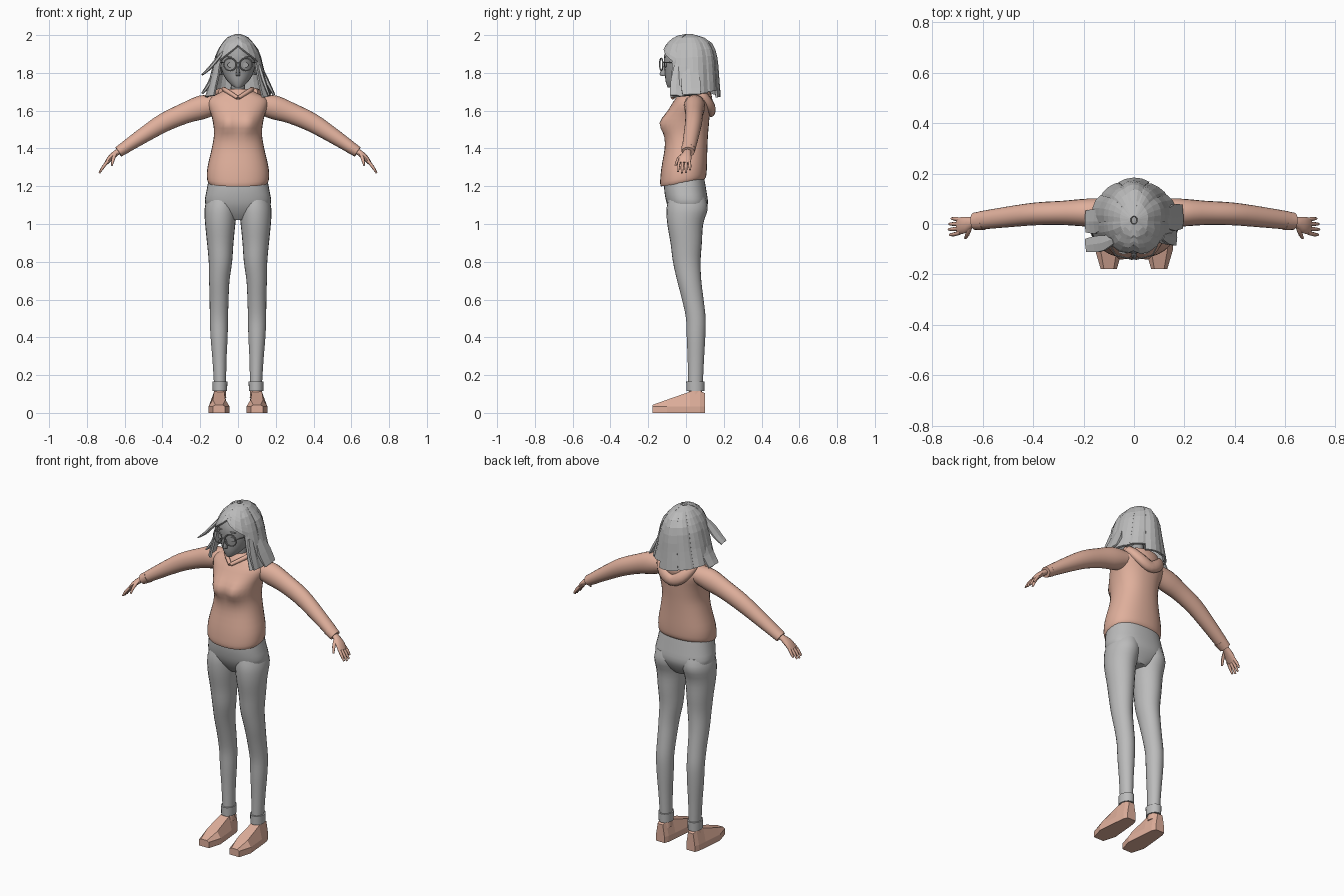
import bpy, bmesh, math
from mathutils import Vector

cube = bpy.data.objects.get("Cube")
if cube:
    bpy.data.objects.remove(cube, do_unlink=True)


def material(name, rgb):
    mat = bpy.data.materials.new(name)
    mat.use_nodes = True
    colour = (*rgb, 1)
    mat.diffuse_color = colour
    mat.node_tree.nodes["Principled BSDF"].inputs["Base Color"].default_value = colour
    return mat


GREY = material("light grey", (0.5, 0.5, 0.5))
FACE = material("face grey", (0.36, 0.36, 0.36))
SALMON = material("salmon", (0.74, 0.43, 0.33))


def skin(name, rings, mat, closed=True, smooth=True, mirror=False):
    """Join rings of points into a surface; closed rings also get end caps."""
    bm = bmesh.new()
    rows = [[bm.verts.new(p) for p in ring] for ring in rings]
    n = len(rows[0])
    for a, b in zip(rows, rows[1:]):
        for i in range(n if closed else n - 1):
            j = (i + 1) % n
            bm.faces.new((a[i], a[j], b[j], b[i]))
    if closed:
        bm.faces.new(rows[0][::-1])
        bm.faces.new(rows[-1])
    bmesh.ops.recalc_face_normals(bm, faces=bm.faces)
    mesh = bpy.data.meshes.new(name)
    bm.to_mesh(mesh)
    bm.free()
    mesh.materials.append(mat)
    if smooth:
        mesh.polygons.foreach_set("use_smooth", [True] * len(mesh.polygons))
        mesh.set_sharp_from_angle(angle=math.radians(45))
    obj = bpy.data.objects.new(name, mesh)
    bpy.context.collection.objects.link(obj)
    if mirror:
        obj.modifiers.new("Mirror", 'MIRROR')
    return obj


def refine(knots, steps):
    """Smooth the list of knots with a Catmull-Rom curve."""
    k = [knots[0], *knots, knots[-1]]
    out = []
    for p, q, r, s in zip(k, k[1:], k[2:], k[3:]):
        for i in range(steps):
            t = i / steps
            out.append([b + t * (c - a) / 2 + t * t * (2 * a - 5 * b + 4 * c - d) / 2
                        + t ** 3 * (3 * b - a - 3 * c + d) / 2
                        for a, b, c, d in zip(p, q, r, s)])
    return out + [list(knots[-1])]


def tube(name, knots, mat, n=20, power=2, steps=3, level=False, **kw):
    """Sweep an oval along knots of (x, y, z, width, depth)."""
    path = refine(knots, steps)
    rings = []
    for i, (x, y, z, ru, rv) in enumerate(path):
        nxt, prv = path[min(i + 1, len(path) - 1)], path[max(i - 1, 0)]
        t = Vector((0, 0, 1)) if level else (Vector(nxt[:3]) - Vector(prv[:3])).normalized()
        v = Vector((0, 1, 0))
        v = (v - t * t.dot(v)).normalized()
        u = v.cross(t)
        ring = []
        for k in range(n):
            c, s = math.cos(math.tau * k / n), math.sin(math.tau * k / n)
            c = math.copysign(abs(c) ** (2 / power), c)
            s = math.copysign(abs(s) ** (2 / power), s)
            ring.append(Vector((x, y, z)) + u * ru * c + v * rv * s)
        rings.append(ring)
    return skin(name, rings, mat, **kw)


# Sweater body with a slanted hem and shaped chest
sweater = tube("sweater", [
    (0, -.018, 1.22, .155, .115), (0, -.015, 1.24, .164, .122), (0, -.01, 1.3, .162, .121),
    (0, 0, 1.4, .139, .113), (0, .002, 1.48, .127, .115), (0, .007, 1.56, .137, .117),
    (0, .025, 1.63, .16, .103), (0, .03, 1.665, .15, .085), (0, .03, 1.69, .105, .07),
    (0, .03, 1.715, .055, .05)], SALMON, n=32, power=2.3, level=True)
for vert in sweater.data.vertices:
    x, y, z = vert.co
    if y < 0:
        vert.co.y -= .035 * math.exp(-((abs(x) - .055) / .05) ** 2 - ((z - 1.53) / .05) ** 2)
    vert.co.z += .16 * y * max(0, 1.35 - z) / .13

# Sleeves and cuffs
tube("sleeves", [
    (.11, .045, 1.635, .05, .055), (.19, .045, 1.618, .063, .055), (.28, .044, 1.587, .055, .048),
    (.39, .04, 1.538, .05, .045), (.5, .028, 1.47, .041, .041), (.61, .014, 1.397, .031, .036)],
    SALMON, mirror=True)
tube("cuffs", [(.595, .014, 1.406, .033, .038), (.633, .011, 1.382, .029, .034)],
     SALMON, steps=1, mirror=True)

# Hands
tube("palms", [
    (.62, .01, 1.39, .014, .018), (.645, .006, 1.376, .016, .022), (.675, -.004, 1.35, .015, .033),
    (.698, -.01, 1.322, .01, .032)], SALMON, n=12, mirror=True)
for i, finger in enumerate(("index", "middle", "ring", "little")):
    y = -.034 + .017 * i
    reach = (.9, 1, .95, .75)[i]
    tube(finger + "_fingers", [
        (.688, y, 1.335, .008, .008), (.688 + .027 * reach, y * 1.2, 1.335 - .035 * reach, .008, .008),
        (.688 + .046 * reach, y * 1.25, 1.335 - .065 * reach, .005, .005)],
        SALMON, n=8, steps=2, mirror=True)
tube("thumbs", [(.65, -.012, 1.37, .01, .01), (.66, -.04, 1.345, .009, .009),
                (.668, -.056, 1.31, .005, .005)], SALMON, n=8, steps=2, mirror=True)

# Collar flaps and the folded hood at the back
tube("collar", [(.075, .03, 1.715, .012, .012), (.06, -.025, 1.705, .012, .012),
                (.002, -.072, 1.668, .01, .01)], SALMON, n=8, mirror=True)
tube("hood", [
    (-.085, .02, 1.7, .02, .02), (-.1, .08, 1.685, .028, .025), (-.06, .125, 1.63, .034, .025),
    (0, .132, 1.6, .034, .025), (.06, .125, 1.63, .034, .025), (.1, .08, 1.685, .028, .025),
    (.085, .02, 1.7, .02, .02)], SALMON, n=12)
tube("hood_lining", [(0, .09, 1.6, .04, .03), (0, .095, 1.65, .085, .045),
                     (0, .08, 1.7, .09, .05)], SALMON, level=True)

# Trousers
tube("trouser_hips", [
    (0, .012, 1.02, .05, .06), (0, .01, 1.06, .13, .088), (0, .007, 1.11, .174, .109),
    (0, -.004, 1.18, .166, .111), (0, -.01, 1.25, .152, .105)],
    GREY, n=32, power=2.4, level=True)
tube("trouser_legs", [
    (.084, .006, 1.14, .078, .098), (.091, .006, 1.08, .086, .109), (.094, -.004, 1, .08, .095),
    (.094, .001, .9, .07, .083), (.093, .004, .8, .062, .073), (.099, .017, .7, .054, .064),
    (.1, .036, .6, .05, .057), (.101, .052, .5, .048, .052), (.1, .053, .4, .045, .049),
    (.098, .052, .28, .037, .043), (.095, .05, .15, .032, .039)],
    GREY, n=24, level=True, mirror=True)
tube("trouser_cuffs", [(.096, .05, .115, .038, .047), (.096, .05, .167, .04, .049)],
     GREY, n=12, steps=1, level=True, mirror=True)

# Shoes: blocky sections from toe to heel, and ankles
sections = []
for y, half, top in ((-.178, .032, .042), (-.1, .055, .07), (.02, .044, .112), (.075, .038, .115), (.1, .028, .105)):
    outer, inner, low = .1 + half, .1 - half, .035
    lid = half * .6
    sections.append([(inner, y, 0), (outer, y, 0), (outer, y, low),
                     (.1 + lid, y, top), (.1 - lid, y, top), (inner, y, low)])
skin("shoes", sections, SALMON, smooth=False, mirror=True)
tube("ankles", [(.096, .05, .08, .034, .04), (.096, .05, .13, .03, .036)],
     SALMON, n=10, steps=1, level=True, mirror=True)

# Neck and head
tube("neck", [(0, .03, 1.66, .04, .04), (0, .02, 1.78, .036, .04)], FACE, level=True)
tube("head", [
    (0, -.08, 1.722, .014, .016), (0, -.06, 1.735, .034, .042), (0, -.032, 1.762, .06, .077),
    (0, -.012, 1.8, .082, .1), (0, 0, 1.85, .094, .117), (0, .005, 1.9, .093, .119),
    (0, .01, 1.95, .07, .095), (0, .01, 1.975, .04, .06)], FACE, n=24, level=True)
tube("nose", [(0, -.113, 1.783, .01, .01), (0, -.12, 1.793, .011, .02),
              (0, -.115, 1.835, .005, .008)], FACE, n=8, level=True)
tube("ears", [(.09, .01, 1.79, .008, .012), (.097, .01, 1.82, .01, .02),
              (.097, .015, 1.85, .008, .018)], FACE, n=10, level=True, mirror=True)


# Eyes, brows and mouth as thin plates
def plate(name, x, y, z, width, height, mat):
    rings = [[(x + width * math.cos(a), y + d + abs(width * math.cos(a)) * .3, z + height * math.sin(a))
              for a in (math.tau * k / 12 for k in range(12))] for d in (0, .008)]
    return skin(name, rings, mat, mirror=True)


plate("eyes", .04, -.115, 1.842, .016, .014, FACE)
plate("brows", .04, -.12, 1.885, .022, .003, GREY)
plate("mouth", 0, -.108, 1.763, .015, .002, FACE)

# Glasses
bpy.ops.mesh.primitive_torus_add(major_radius=.033, minor_radius=.0035, major_segments=24,
                                 minor_segments=6)
rims = bpy.context.object
rims.name = "glasses_rims"
for vert in rims.data.vertices:
    x, y, z = vert.co
    vert.co = (x + .042, -.131 + z + .25 * x, y + 1.845)
rims.data.materials.append(FACE)
rims.modifiers.new("Mirror", 'MIRROR')
tube("glasses_temples", [(.074, -.121, 1.855, .003, .003), (.09, -.09, 1.856, .003, .003),
                         (.1, .01, 1.855, .003, .003)], FACE, n=6, steps=1, mirror=True)
tube("glasses_bridge", [(-.011, -.139, 1.852, .003, .003), (.011, -.139, 1.852, .003, .003)],
     FACE, n=6, steps=1)

# Hair: overlapping locks following a flared cap of (height, half width, half depth)
CAP = refine([(2, .012, .015), (1.987, .045, .065), (1.95, .08, .113), (1.9, .108, .135),
              (1.84, .124, .143), (1.78, .138, .147), (1.72, .155, .152), (1.65, .175, .158)], 6)


def cap_size(z):
    return min(CAP, key=lambda knot: abs(knot[0] - z))[1:]


def lock(name, start, end, low_start, low_end, lift=1.0):
    rings = []
    for row in range(9):
        ring = []
        for col in range(5):
            f = col / 4
            a = math.radians(start + (end - start) * f)
            low = low_start + (low_end - low_start) * f
            z = 2 - (2 - low) * (row / 8) ** 1.4
            rx, ry = cap_size(z)
            k = lift + .05 * math.sin(math.pi * f) - .03
            ring.append((k * rx * math.sin(a), .015 - k * ry * math.cos(a), z))
        rings.append(ring)
    obj = skin(name, rings, GREY, closed=False, smooth=False)
    thick = obj.modifiers.new("Thickness", 'SOLIDIFY')
    thick.thickness = .012
    thick.offset = 0


lock("fringe_left", -2, 62, 1.945, 1.85, 1.02)
lock("fringe_right", 2, -62, 1.945, 1.85)
for i in range(7):
    begin = 52 + i * 36
    drop = 1.67 + .014 * (i % 3)
    lock("hair_lock_" + str(i + 1), begin, begin + 41, drop, drop + .01, 1 + .03 * (i % 2))

# Loose strands flicking outwards
for name, knots in (
        ("strand_right_front", [(-.08, -.06, 1.91, .01, .02), (-.12, -.075, 1.86, .01, .035),
                                (-.155, -.08, 1.82, .009, .036), (-.19, -.085, 1.79, .005, .03)]),
        ("strand_right_side", [(-.125, .01, 1.81, .01, .035), (-.15, .01, 1.745, .012, .055),
                               (-.19, .01, 1.69, .006, .05)]),
        ("strand_left_side", [(.125, .02, 1.82, .01, .04), (.155, .025, 1.75, .013, .06),
                              (.19, .03, 1.685, .007, .055)]),
        ("strand_left_front", [(.112, -.04, 1.84, .01, .025), (.135, -.05, 1.76, .012, .035),
                               (.165, -.055, 1.68, .007, .035)])):
    tube(name, knots, GREY, n=6, steps=2, smooth=False)
